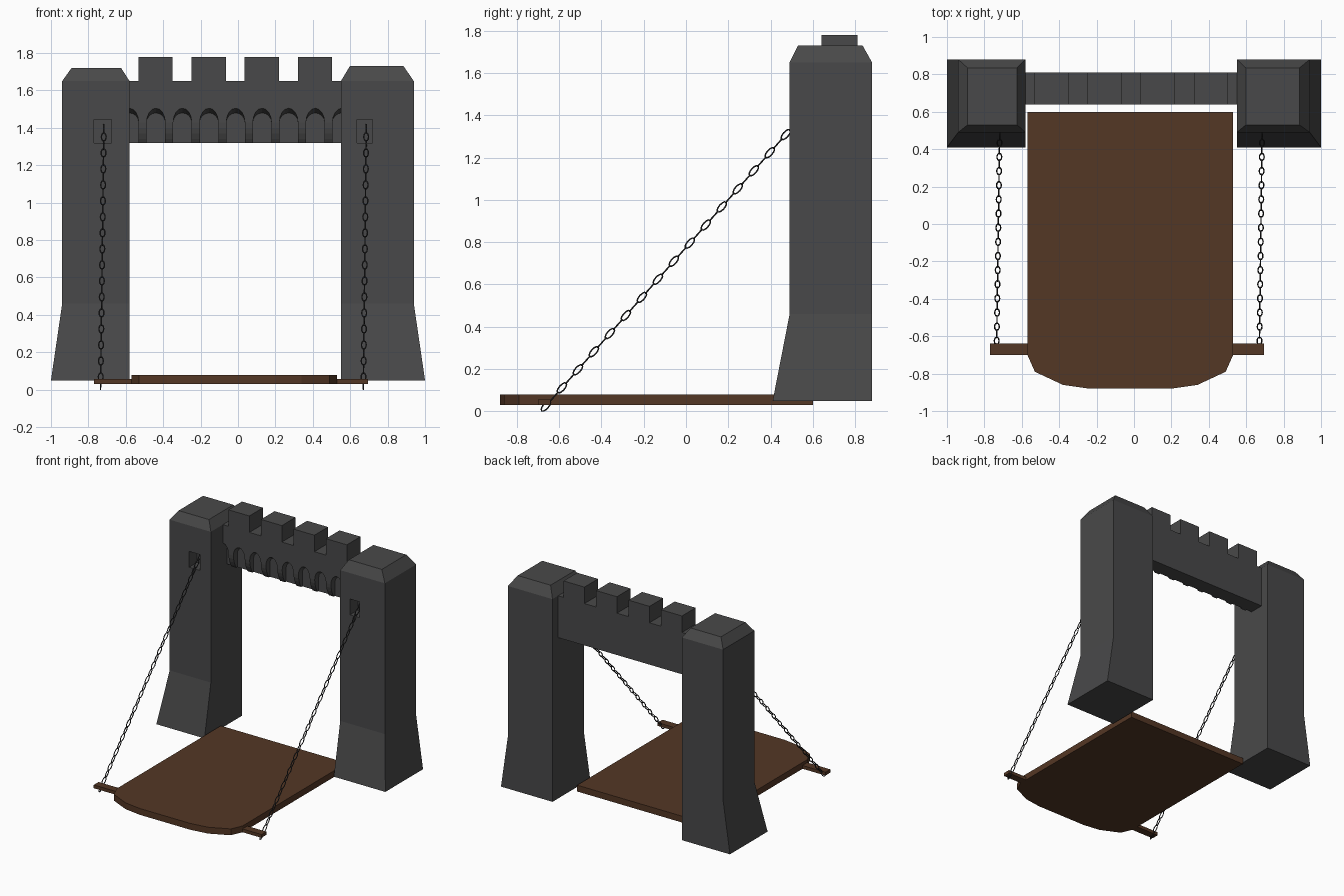
import bpy, bmesh, math
from mathutils import Vector, Matrix

if "Cube" in bpy.data.objects:
    bpy.data.objects.remove(bpy.data.objects["Cube"])


def material(name, rgb):
    m = bpy.data.materials.new(name)
    m.diffuse_color = (*rgb, 1)
    m.use_nodes = True
    m.node_tree.nodes["Principled BSDF"].inputs["Base Color"].default_value = m.diffuse_color
    return m


STONE = material("dark stone", (0.066, 0.066, 0.067))
WOOD = material("brown wood", (0.088, 0.038, 0.018))
IRON = material("black iron", (0.03, 0.03, 0.032))


def finish(bm, name, mat):
    bmesh.ops.recalc_face_normals(bm, faces=bm.faces)
    me = bpy.data.meshes.new(name)
    bm.to_mesh(me)
    bm.free()
    me.materials.append(mat)
    ob = bpy.data.objects.new(name, me)
    bpy.context.collection.objects.link(ob)
    return ob


def loft(name, rings, mat):
    """Join rings of equal point count and cap both ends."""
    bm = bmesh.new()
    vs = [[bm.verts.new(p) for p in r] for r in rings]
    n = len(vs[0])
    for a, b in zip(vs, vs[1:]):
        for i in range(n):
            j = (i + 1) % n
            bm.faces.new((a[i], a[j], b[j], b[i]))
    bm.faces.new(vs[0])
    bm.faces.new(vs[-1])
    return finish(bm, name, mat)


def rect(x0, x1, y0, y1, z):
    return [(x0, y0, z), (x1, y0, z), (x1, y1, z), (x0, y1, z)]


def box(name, x0, x1, y0, y1, z0, z1, mat):
    return loft(name, [rect(x0, x1, y0, y1, z0), rect(x0, x1, y0, y1, z1)], mat)


def tower(name, foot, body, cap, top, slot):
    """Flared foot, straight shaft, bevelled cap, and a chain slot in front."""
    ob = loft(name, [rect(*foot, 0.41, 0.88, 0.05), rect(*body, 0.49, 0.88, 0.46),
                     rect(*body, 0.49, 0.88, 1.65), rect(*cap, 0.53, 0.835, top)], STONE)
    cutter = box(name + "_slot_cutter", *slot, 0.40, 0.59, 1.32, 1.445, STONE)
    cutter.hide_render = True
    mod = ob.modifiers.new("slot", 'BOOLEAN')
    mod.operation = 'DIFFERENCE'
    mod.solver = 'EXACT'
    mod.object = cutter
    bpy.context.view_layer.objects.active = ob
    bpy.ops.object.modifier_apply(modifier=mod.name)
    bpy.data.objects.remove(cutter)


tower("left_tower", (-1.0, -0.58), (-0.94, -0.58), (-0.89, -0.625), 1.72, (-0.77, -0.675))
tower("right_tower", (0.55, 1.0), (0.55, 0.94), (0.598, 0.885), 1.73, (0.635, 0.72))

# Gate wall: back slab, arched front slab and corbels
X0, X1, FRONT, MID, BACK = -0.585, 0.555, 0.64, 0.69, 0.81
PITCH, HALF, SPRING = 0.142, 0.0215, 1.43
columns = [-0.51 + PITCH * k for k in range(8)]
box("gate_wall", X0, X1, MID, BACK, 1.32, 1.65, STONE)


def arch_profile(y, rise):
    pts = [(X1, y, 1.65), (X0, y, 1.65)]
    r = PITCH / 2 - HALF
    for k in range(-1, 8):
        c = -0.51 + PITCH * (k + 0.5)
        for s in range(9):
            a = math.pi * (1 - s / 8)
            x = c + r * math.cos(a)
            if X0 <= x <= X1:
                pts.append((x, y, SPRING + rise * math.sin(a)))
    pts.append((X1, y, pts[-1][2]))
    pts.insert(2, (X0, y, pts[2][2]))
    return pts


loft("arched_parapet", [arch_profile(FRONT, 0.075), arch_profile(MID, 0.05)], STONE)

for i, c in enumerate(columns):
    prof = [(MID + 0.01, SPRING), (FRONT, SPRING), (0.643, 1.40),
            (0.651, 1.37), (0.664, 1.34), (0.676, 1.32), (MID + 0.01, 1.32)]
    loft(f"corbel_{i + 1}", [[(x, y, z) for y, z in prof]
                             for x in (c - HALF, c + HALF)], STONE)

# Merlons
for i in range(4):
    x = -0.532 + 0.284 * i
    box(f"merlon_{i + 1}", x, x + 0.183, FRONT, BACK, 1.64, 1.78, STONE)

# Drawbridge deck with a rounded end, and side bars that hold the chains
CX = -0.02
half = [(0.55, 0.60), (0.55, -0.70), (0.51, -0.79), (0.36, -0.86), (0.22, -0.88)]
outline = [(CX + x, y) for x, y in half] + [(CX - x, y) for x, y in reversed(half)]
loft("bridge_deck", [[(x, y, z) for x, y in outline] for z in (0.03, 0.08)], WOOD)
box("left_chain_bar", -0.77, -0.56, -0.70, -0.64, 0.03, 0.056, WOOD)
box("right_chain_bar", 0.52, 0.695, -0.70, -0.64, 0.03, 0.056, WOOD)


def chain(name, start, end, links=33, a=0.034, b=0.0125, wire=0.0038):
    """Oval links along a line, each turned a quarter from the last."""
    bm = bmesh.new()
    start, end = Vector(start), Vector(end)
    along = (end - start).normalized()
    side = Vector((1, 0, 0))
    side = (side - along * side.dot(along)).normalized()
    up = along.cross(side)
    N, M = 12, 5
    for k in range(links):
        o = start + along * a + (end - start - along * 2 * a) * (k / (links - 1))
        u, w = (side, up) if k % 2 else (up, side)
        grid = []
        for i in range(N):
            t = 2 * math.pi * i / N
            out = (along * math.cos(t) * b + u * math.sin(t) * a).normalized()
            p = o + along * math.cos(t) * (a - wire) + u * math.sin(t) * b
            grid.append([bm.verts.new(p + wire * (out * math.cos(f) + w * math.sin(f)))
                         for f in (2 * math.pi * j / M for j in range(M))])
        for i in range(N):
            for j in range(M):
                g, h, j2 = grid[i], grid[(i + 1) % N], (j + 1) % M
                bm.faces.new((g[j], h[j], h[j2], g[j2]))
    finish(bm, name, IRON)


chain("left_chain", (-0.735, -0.685, 0.0), (-0.717, 0.57, 1.42))
chain("right_chain", (0.67, -0.685, 0.0), (0.686, 0.57, 1.42))
